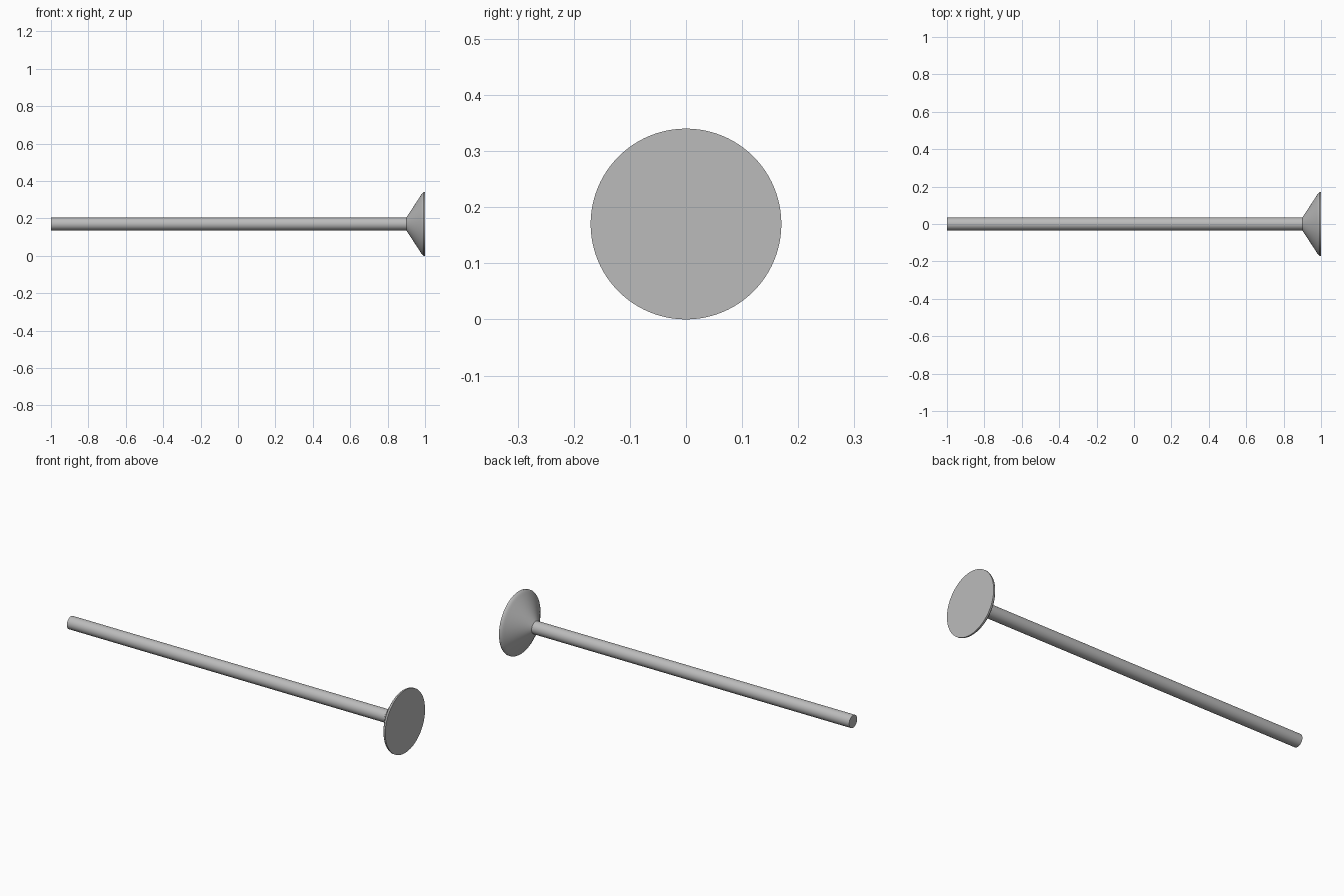
import bpy, bmesh, math
from mathutils import Matrix, Vector

if "Cube" in bpy.data.objects:
    bpy.data.objects.remove(bpy.data.objects["Cube"])

AXIS_Z = 0.17

# Half profile of stem and flared head: (x along the axis, radius)
profile = [(-1.0, 0), (-1.0, 0.034), (0.9, 0.034), (0.978, 0.154),
           (0.983, 0.161), (0.988, 0.167), (0.993, 0.17), (1.0, 0.17), (1.0, 0)]

# Revolve the profile around the x axis
bm = bmesh.new()
verts = [bm.verts.new((x, 0, r)) for x, r in profile]
edges = [bm.edges.new(pair) for pair in zip(verts, verts[1:])]
bmesh.ops.spin(bm, geom=verts + edges, cent=(0, 0, 0), axis=(1, 0, 0),
               angle=math.tau, steps=96, use_duplicate=False)
bmesh.ops.remove_doubles(bm, verts=bm.verts, dist=0.0001)
bmesh.ops.recalc_face_normals(bm, faces=bm.faces)
bmesh.ops.transform(bm, matrix=Matrix.Translation(Vector((0, 0, AXIS_Z))), verts=bm.verts)

mesh = bpy.data.meshes.new("valve_stem_and_head")
bm.to_mesh(mesh)
bm.free()
valve = bpy.data.objects.new("valve_stem_and_head", mesh)
bpy.context.collection.objects.link(valve)

# Darker grey metal
metal = bpy.data.materials.new("dark_metal")
metal.diffuse_color = (0.5, 0.5, 0.5, 1)
metal.use_nodes = True
metal.node_tree.nodes["Principled BSDF"].inputs["Base Color"].default_value = metal.diffuse_color
mesh.materials.append(metal)

# Smooth round surfaces, sharp ends and stem joint
bpy.context.view_layer.objects.active = valve
valve.select_set(True)
bpy.ops.object.shade_smooth_by_angle(angle=math.radians(30))
